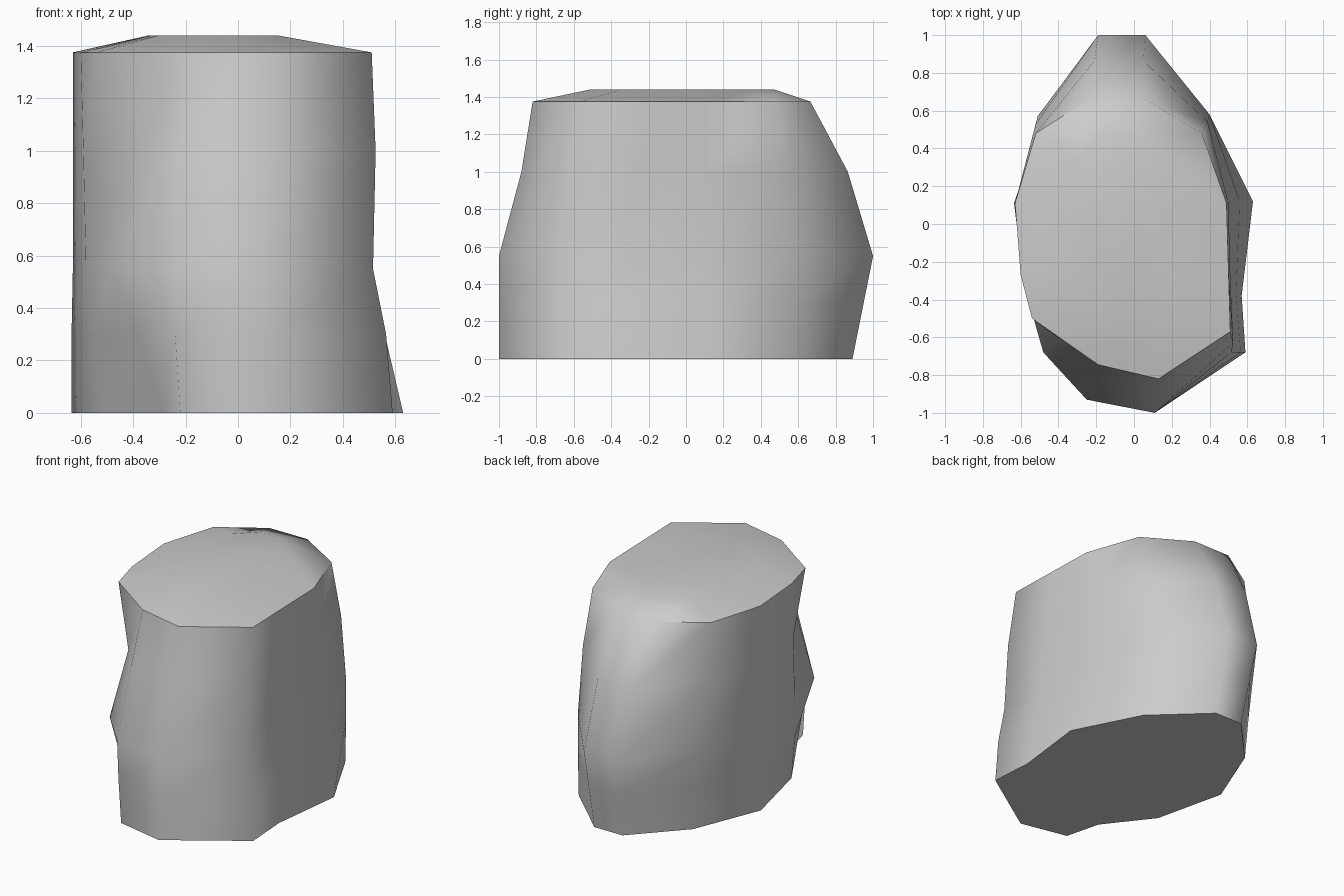
import bpy, bmesh, math

if "Cube" in bpy.data.objects:
    bpy.data.objects.remove(bpy.data.objects["Cube"])

# 12-sided cross-sections (x, y) by height, counter-clockwise from the front right corner
SECTIONS = {
    0.00: [(.59, -.68), (.57, -.38), (.63, .12), (.40, .57), (.06, .89), (-.15, .89),
           (-.45, .57), (-.635, .11), (-.52, -.38), (-.28, -.69), (-.22, -.93), (.11, -1)],
    0.30: [(.565, -.68), (.54, -.36), (.56, .12), (.40, .58), (.06, .95), (-.17, .95),
           (-.48, .57), (-.635, .11), (-.56, -.36), (-.38, -.70), (-.24, -.93), (.11, -1)],
    0.55: [(.515, -.68), (.505, -.33), (.51, .12), (.40, .58), (.06, 1), (-.19, 1),
           (-.51, .57), (-.63, .11), (-.58, -.33), (-.48, -.68), (-.25, -.93), (.11, -1)],
    1.00: [(.525, -.63), (.51, -.28), (.50, .11), (.39, .54), (.05, .865), (-.21, .865),
           (-.52, .53), (-.63, .11), (-.59, -.30), (-.39, -.61), (-.23, -.81), (.12, -.88)],
    1.375: [(.51, -.57), (.50, -.24), (.49, .11), (.36, .48), (.05, .665), (-.23, .665),
            (-.52, .48), (-.63, .11), (-.60, -.27), (-.54, -.50), (-.19, -.745), (.13, -.82)],
}


def loft(name, rings):
    """Skin a stack of equal-sided rings and cap both ends."""
    bm = bmesh.new()
    loops = [[bm.verts.new(p) for p in ring] for ring in rings]
    for low, high in zip(loops, loops[1:]):
        n = len(low)
        for i in range(n):
            j = (i + 1) % n
            bm.faces.new((low[i], low[j], high[j], high[i]))
    bm.faces.new(loops[0][::-1])
    bm.faces.new(loops[-1])
    bmesh.ops.recalc_face_normals(bm, faces=bm.faces)
    mesh = bpy.data.meshes.new(name)
    bm.to_mesh(mesh)
    bm.free()
    obj = bpy.data.objects.new(name, mesh)
    bpy.context.collection.objects.link(obj)
    return obj


rings = [[(x, y, z) for x, y in pts] for z, pts in SECTIONS.items()]
# Slightly domed top: shrunken copy of the rim, raised
rings.append([(x * .43 - .069, y * .66 + .031, 1.44) for x, y, _ in rings[-1]])
stump = loft("stump_body", rings)

# Smooth bark sides with crisp top and bottom rims
bpy.context.view_layer.objects.active = stump
stump.select_set(True)
bpy.ops.object.shade_smooth_by_angle(angle=math.radians(60))
